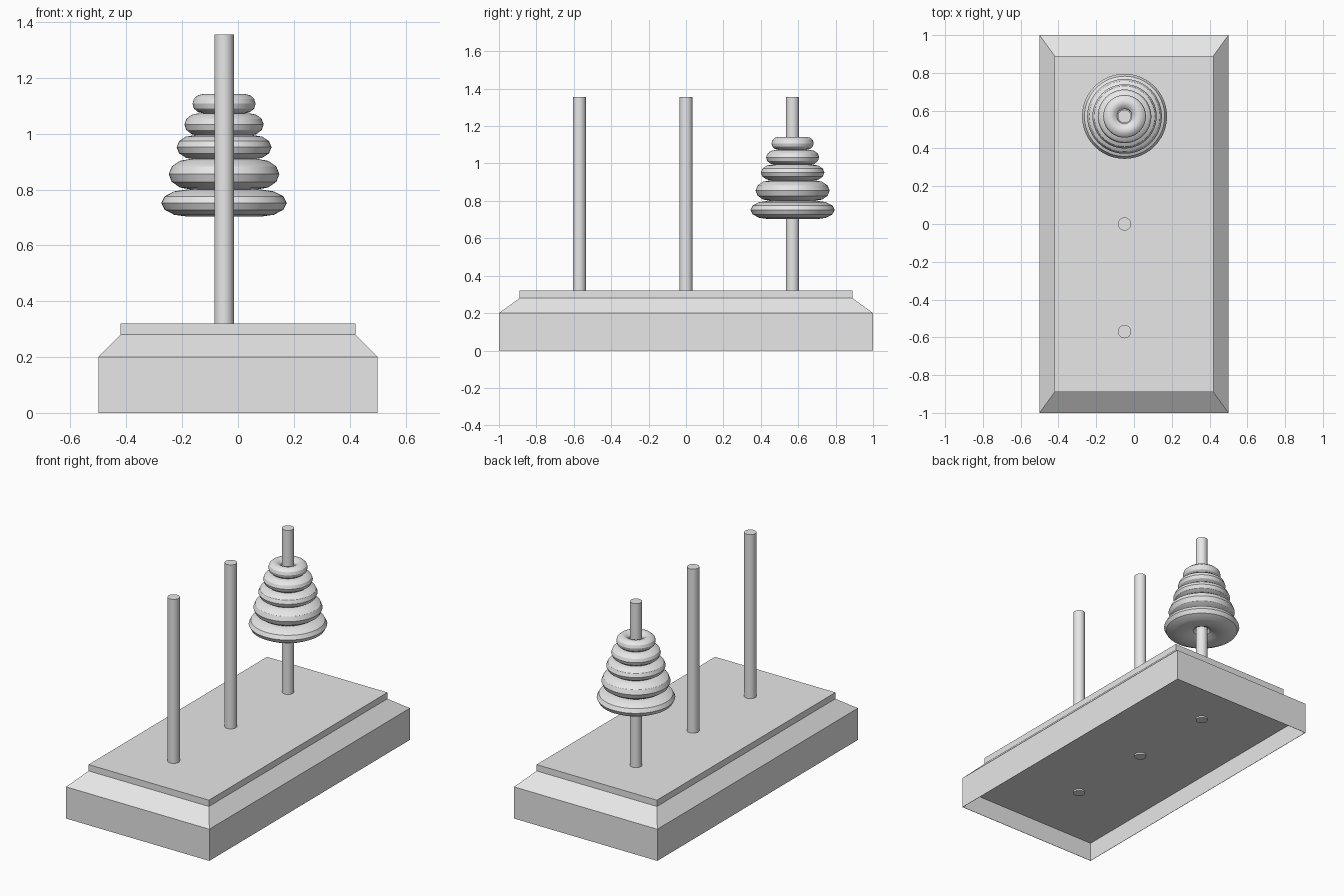
import bpy, bmesh, math

if "Cube" in bpy.data.objects:
    bpy.data.objects.remove(bpy.data.objects["Cube"])

PEG_X = -0.05
grey = bpy.data.materials.new("light grey")
grey.diffuse_color = (0.8, 0.8, 0.8, 1)
grey.use_nodes = True
grey.node_tree.nodes["Principled BSDF"].inputs["Base Color"].default_value = grey.diffuse_color


def finish(obj, name, smooth=True):
    obj.name = name
    obj.data.name = name
    obj.data.materials.clear()
    obj.data.materials.append(grey)
    if smooth:
        bpy.ops.object.select_all(action='DESELECT')
        obj.select_set(True)
        bpy.context.view_layer.objects.active = obj
        bpy.ops.object.shade_smooth_by_angle(angle=math.radians(30))


# Stepped base with a shallow hollow underneath: stacked rectangles (half x, half y, z)
t = 0.002  # rim thickness of the hollow
rings = [(0.5 - t, 1 - t, 0.12), (0.5 - t, 1 - t, 0), (0.5, 1, 0), (0.5, 1, 0.2),
         (0.42, 0.89, 0.28), (0.42, 0.89, 0.32)]
bm = bmesh.new()
loops = [[bm.verts.new((sx * x, sy * y, z)) for sx, sy in ((-1, -1), (1, -1), (1, 1), (-1, 1))]
         for x, y, z in rings]
for a, b in zip(loops, loops[1:]):
    for i in range(4):
        j = (i + 1) % 4
        bm.faces.new((a[i], a[j], b[j], b[i]))
bm.faces.new(loops[0][::-1])
bm.faces.new(loops[-1])
bmesh.ops.recalc_face_normals(bm, faces=bm.faces)
mesh = bpy.data.meshes.new("base")
bm.to_mesh(mesh)
bm.free()
base = bpy.data.objects.new("base", mesh)
bpy.context.collection.objects.link(base)
finish(base, "base", smooth=False)

# Three pegs, poking slightly through the underside
bottom, top = 0.11, 1.355
for y, side in ((-0.57, "front"), (0, "middle"), (0.57, "back")):
    bpy.ops.mesh.primitive_cylinder_add(vertices=32, radius=0.035, depth=top - bottom,
                                        location=(PEG_X, y, (top + bottom) / 2))
    finish(bpy.context.object, side + "_peg")

# Five stacked rings on the back peg: outer radius, bottom z, top z
stack = [(0.225, 0.703, 0.80), (0.198, 0.80, 0.91), (0.17, 0.908, 0.995),
         (0.142, 0.993, 1.073), (0.113, 1.073, 1.142)]
HOLE = 0.038
for n, (outer, z0, z1) in enumerate(stack, 1):
    minor = (outer - HOLE) / 2
    bpy.ops.mesh.primitive_torus_add(major_segments=48, minor_segments=12,
                                     major_radius=HOLE + minor, minor_radius=minor,
                                     location=(PEG_X, 0.57, (z0 + z1) / 2))
    ring = bpy.context.object
    ring.scale.z = (z1 - z0) / 2 / minor  # squash to the ring's height
    bpy.ops.object.transform_apply(location=False, rotation=False, scale=True)
    finish(ring, f"ring_{n}")
